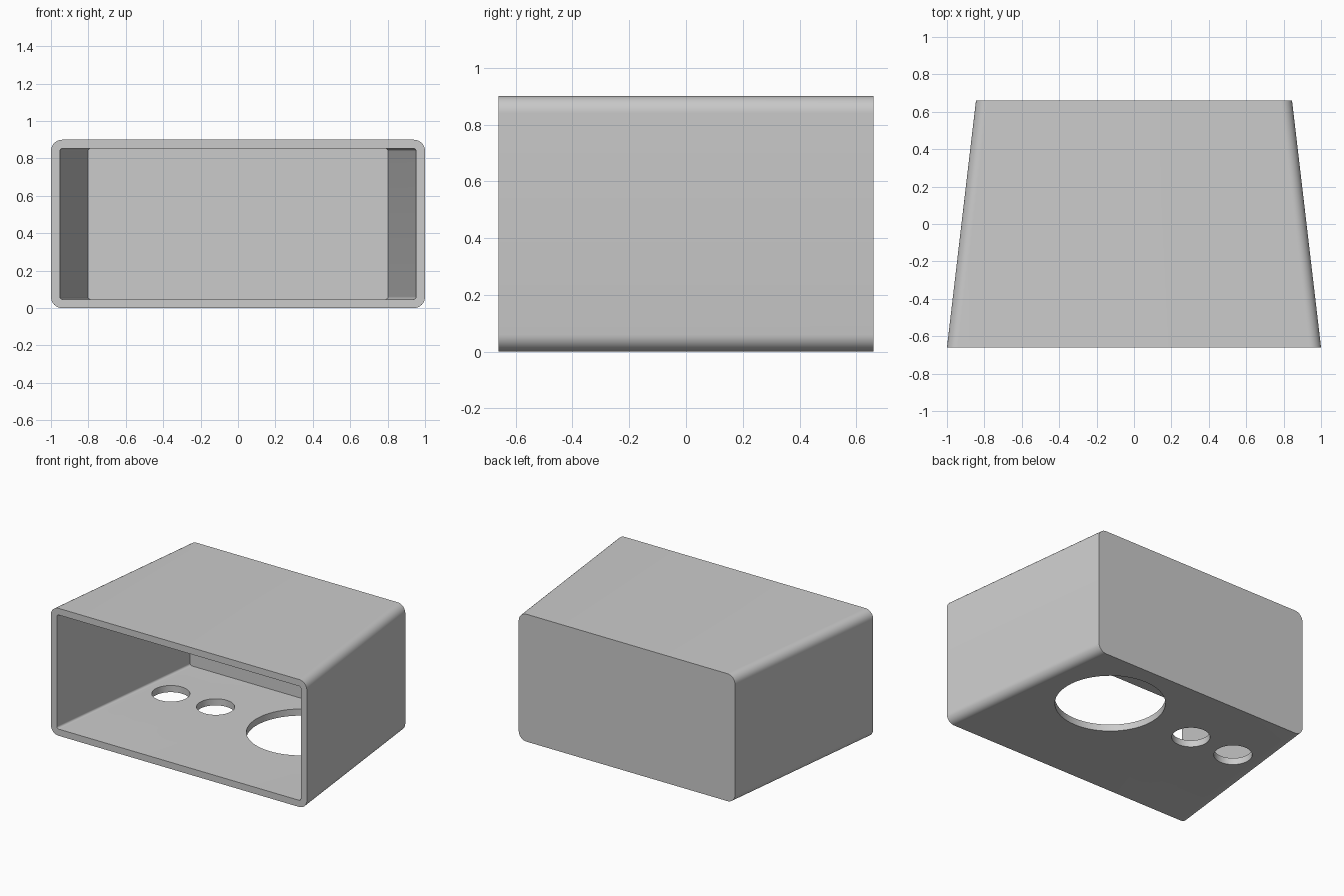
import bpy, bmesh
from math import sin, cos, pi, radians

if "Cube" in bpy.data.objects:
    bpy.data.objects.remove(bpy.data.objects["Cube"], do_unlink=True)

grey = bpy.data.materials.new("plain grey")
grey.use_nodes = True
colour = (0.6, 0.6, 0.6, 1)
grey.diffuse_color = colour
grey.node_tree.nodes["Principled BSDF"].inputs["Base Color"].default_value = colour

FRONT, BACK, HEIGHT, WALL = -0.66, 0.66, 0.9, 0.047
STEPS = 10


def rounded_loop(bm, half_width, low, high, radius, y):
    """Rounded rectangle of vertices facing the front."""
    verts = []
    for corner, (sx, top) in enumerate([(1, True), (-1, True), (-1, False), (1, False)]):
        cx = sx * (half_width - radius)
        cz = high - radius if top else low + radius
        for i in range(STEPS + 1):
            a = (corner + i / STEPS) * pi / 2
            verts.append(bm.verts.new((cx + radius * cos(a), y, cz + radius * sin(a))))
    return verts


def bridge(bm, a, b):
    for i in range(len(a)):
        j = (i + 1) % len(a)
        bm.faces.new((a[i], a[j], b[j], b[i]))


# Tapered box, open at the front
bm = bmesh.new()
outer_front = rounded_loop(bm, 1.0, 0, HEIGHT, 0.06, FRONT)
outer_back = rounded_loop(bm, 0.845, 0, HEIGHT, 0.06, BACK)
inner_front = rounded_loop(bm, 0.953, WALL, HEIGHT - WALL, 0.015, FRONT)
inner_back = rounded_loop(bm, 0.803, WALL, HEIGHT - WALL, 0.015, BACK - WALL)
for a, b in [(outer_back, outer_front), (outer_front, inner_front), (inner_front, inner_back)]:
    bridge(bm, a, b)
bm.faces.new(outer_back)
bm.faces.new(inner_back)
bmesh.ops.recalc_face_normals(bm, faces=bm.faces)
mesh = bpy.data.meshes.new("box_shell")
bm.to_mesh(mesh)
bm.free()
mesh.materials.append(grey)
shell = bpy.data.objects.new("box_shell", mesh)
bpy.context.collection.objects.link(shell)

# Round holes through the floor: one large, two small
cutters = []
for name, x, radius in [("large_hole", 0.36, 0.352), ("inner_small_hole", -0.31, 0.122),
                        ("outer_small_hole", -0.66, 0.122)]:
    bpy.ops.mesh.primitive_cylinder_add(vertices=64, radius=radius, depth=0.3, location=(x, 0.193, 0))
    cutter = bpy.context.object
    cutter.name = name + "_cutter"
    cutter.data.materials.append(grey)
    cutter.hide_render = True
    cut = shell.modifiers.new(name, "BOOLEAN")
    cut.operation, cut.solver, cut.object = "DIFFERENCE", "EXACT", cutter
    cutters.append(cutter)

# Apply the cuts and smooth the rounded edges
bpy.ops.object.select_all(action="DESELECT")
shell.select_set(True)
bpy.context.view_layer.objects.active = shell
for modifier in list(shell.modifiers):
    bpy.ops.object.modifier_apply(modifier=modifier.name)
for cutter in cutters:
    bpy.data.objects.remove(cutter, do_unlink=True)
bpy.ops.object.shade_smooth_by_angle(angle=radians(30))
